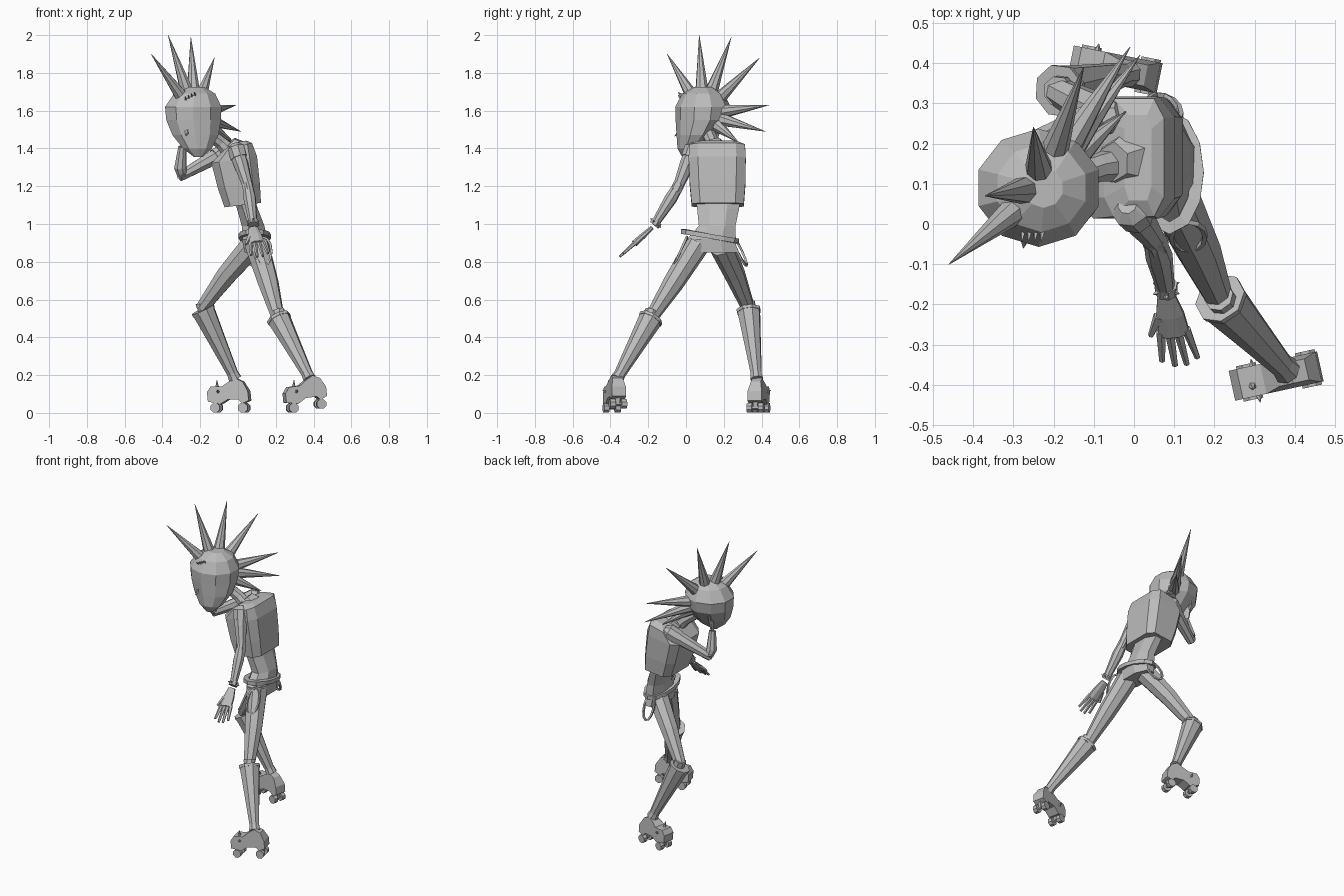
import bpy
import bmesh
import math
from mathutils import Vector

default_cube = bpy.data.objects.get("Cube")
if default_cube:
    bpy.data.objects.remove(default_cube, do_unlink=True)

TONE = 0.5
grey = bpy.data.materials.new("plain grey")
grey.use_nodes = True
grey.diffuse_color = (TONE, TONE, TONE, 1)
grey.node_tree.nodes["Principled BSDF"].inputs["Base Color"].default_value = (TONE, TONE, TONE, 1)


def finish(name, bm):
    """Turn a bmesh into a flat shaded object."""
    bmesh.ops.recalc_face_normals(bm, faces=bm.faces)
    mesh = bpy.data.meshes.new(name)
    bm.to_mesh(mesh)
    bm.free()
    mesh.materials.append(grey)
    obj = bpy.data.objects.new(name, mesh)
    bpy.context.collection.objects.link(obj)
    return obj


def skin(name, rings, closed=False):
    """Bridge rings of points; cap the ends unless the path is closed."""
    bm = bmesh.new()
    loops = [[bm.verts.new(p) for p in ring] for ring in rings]
    pairs = list(zip(loops, loops[1:]))
    if closed:
        pairs.append((loops[-1], loops[0]))
    else:
        bm.faces.new(loops[0])
        bm.faces.new(loops[-1])
    for low, high in pairs:
        count = len(low)
        for i in range(count):
            j = (i + 1) % count
            bm.faces.new((low[i], low[j], high[j], high[i]))
    return finish(name, bm)


def tube(name, points, radii, sides=8, closed=False, flat=1.0, reference=(0.1, 1, 0.05)):
    """Loft a many-sided limb along a path, radius by radius."""
    path = [Vector(p) for p in points]
    last = len(path) - 1
    rings = []
    for i, (p, r) in enumerate(zip(path, radii)):
        before = path[i - 1] if closed or i else p
        after = path[(i + 1) % len(path)] if closed or i < last else p
        along = (after - before).normalized()
        across = Vector(reference).cross(along).normalized()
        other = along.cross(across)
        turns = [math.tau * (k + 0.5) / sides for k in range(sides)]
        rings.append([p + across * math.cos(a) * r + other * math.sin(a) * r * flat for a in turns])
    return skin(name, rings, closed)


def stack(name, levels, sides=8, square=1.0):
    """Loft horizontal rings: x, y, z, half depth, half width, slope."""
    rings = []
    for x, y, z, hx, hy, slope in levels:
        ring = []
        for k in range(sides):
            a = math.tau * (k + 0.5) / sides
            c, s = math.cos(a), math.sin(a)
            dx = math.copysign(abs(c) ** square, c) * hx
            dy = math.copysign(abs(s) ** square, s) * hy
            ring.append((x + dx, y + dy, z + slope * dx))
        rings.append(ring)
    return skin(name, rings)


def spike(name, base, tip, radius, sides=8):
    return tube(name, (base, tip), (radius, 0.001), sides, reference=(0.8, -0.6, 0.1))


# Head: rounded skull narrowing to the chin
stack("head", [
    (-.21, .00, 1.355, .025, .02, 0),
    (-.215, .02, 1.40, .08, .065, 0),
    (-.225, .055, 1.47, .128, .105, 0),
    (-.235, .085, 1.55, .152, .14, 0),
    (-.237, .09, 1.62, .157, .147, 0),
    (-.23, .09, 1.69, .115, .11, 0),
    (-.225, .09, 1.725, .05, .05, 0)], sides=10)

# Mohawk of long spikes fanned around the skull
skull = Vector((-.23, .09, 1.58))
tips = [(-.46, -.10, 1.90), (-.37, .07, 2.0), (-.25, .24, 1.99), (-.125, .39, 1.88),
        (-.01, .44, 1.63), (.015, .42, 1.49), (-.02, .28, 1.43)]
for i, tip in enumerate(tips):
    outward = (Vector(tip) - skull).normalized()
    spike(f"hair_spike_{i}", skull + outward * 0.11, tip, 0.038)

# Nose and brow studs
spike("nose", (-.265, -.01, 1.51), (-.275, -.06, 1.465), .026, 4)
for i in range(4):
    x = -.275 + i * .016
    spike(f"brow_stud_{i}", (x, -.01, 1.65 + i * .008), (x - .004, -.043, 1.675 + i * .008), .01, 4)

# Neck and collar
tube("neck", ((-.02, .15, 1.36), (-.09, .14, 1.43), (-.18, .11, 1.50)), (.05, .036, .036))
tube("collar", ((-.02, .16, 1.39), (-.05, .155, 1.425)), (.075, .05), 6)

# Boxy vest, waist and short skirt
stack("vest", [
    (.025, .168, 1.10, .10, .143, .12),
    (.005, .167, 1.20, .115, .152, .12),
    (-.02, .165, 1.34, .125, .157, .15),
    (.0, .165, 1.41, .077, .152, .25),
    (.01, .165, 1.435, .035, .11, .2)], square=.45)
stack("waist", [
    (.09, .13, .91, .07, .145, 0),
    (.08, .165, .99, .065, .105, 0),
    (.05, .17, 1.08, .06, .12, 0),
    (.03, .17, 1.14, .06, .13, 0)])
stack("skirt", [
    (.095, .135, .85, .065, .15, 0),
    (.09, .13, .92, .075, .14, 0)])

# Belt tilting down towards the far hip, with a hanging loop on each side
turns = [math.tau * i / 12 for i in range(12)]
belt = [(.088 + .07 * math.cos(a), .128 + .138 * math.sin(a), .935 - .025 * math.sin(a)) for a in turns]
tube("belt", belt, [.022] * 12, 4, closed=True, flat=.8, reference=(0, 0, 1))
for name, x, y, lean, skew in (("near", .135, -.03, -.035, 0), ("far", .075, .285, .035, -.3)):
    loop = [(x + .042 * math.cos(a), y - lean * math.sin(a) + skew * .042 * math.cos(a),
             .855 + .075 * math.sin(a)) for a in turns]
    tube(f"{name}_hip_loop", loop, [.008] * 12, 4, closed=True)

# Legs: thigh, knee, flared boot shaft with rim
legs = {
    "near": ((.10, .06, .89), (.16, -.065, .69), (.21, -.18, .51), (.38, -.365, .18)),
    "far": ((.07, .19, .88), (-.06, .26, .73), (-.19, .33, .555), (-.015, .375, .18)),
}
for name, (hip, middle, knee, ankle) in legs.items():
    tube(f"{name}_thigh", (hip, middle, knee), (.066, .056, .036))
    knee, ankle = Vector(knee), Vector(ankle)
    shin = ankle - knee
    tube(f"{name}_knee", (knee + Vector((0, 0, .03)), knee + shin * .2), (.038, .034))
    top = knee + shin * .03
    tube(f"{name}_boot", (top, knee + shin * .45, knee + shin * .92, ankle), (.064, .048, .031, .036))
    tube(f"{name}_boot_rim", (top - shin * .01, top + shin * .03), (.067, .066))

# Roller skates
shoe = [(-.075, .065), (-.07, .115), (-.04, .165), (.0, .185), (.035, .165), (.07, .14), (.13, .14),
        (.15, .11), (.145, .06), (.08, .045), (.04, .07), (-.02, .07), (-.04, .05)]
for name, x, y, turn, tilt in (("near", .39, -.37, -.22, .14), ("far", -.01, .377, -.2, 0)):
    toe = Vector((-1, turn if name == "near" else -turn, 0)).normalized()
    side = Vector((-toe.y, toe.x, 0))

    def place(u, v, z):
        return Vector((x, y, z + tilt * (.1 - u))) + toe * u + side * v

    skin(f"{name}_skate", [[place(u, v * (.7 if z > .15 else 1), z) for u, z in shoe]
                           for v in (-.038, .038)])
    for u in (-.045, .105):
        tube(f"{name}_axle", (place(u, -.04, .028), place(u, .04, .028)), (.01, .01), 6, reference=(0, 0, 1))
        tube(f"{name}_truck", (place(u, 0, .03), place(u, 0, .07)), (.014, .022), 4)
        for v in (-.031, .031):
            tube(f"{name}_wheel", (place(u, v - .014, .027), place(u, v + .014, .027)),
                 (.027, .027), 8, reference=(0, 0, 1))
    spike(f"{name}_toe_stud", place(.10, .01, .13), place(.10, .02, .175), .012, 5)
    for v in (-1, 1):
        spike(f"{name}_side_stud", place(.09, v * .03, .11), place(.09, v * .055, .12), .012, 5)

# Arms: shoulder cap, upper arm, forearm
arms = {
    "near": ((-.01, .04, 1.40), (.055, -.045, 1.19), (.08, -.165, 1.0)),
    "far": ((-.06, .27, 1.39), (-.31, .175, 1.25), (-.295, .14, 1.41)),
}
for name, (shoulder, elbow, wrist) in arms.items():
    a, b, c = Vector(shoulder), Vector(elbow), Vector(wrist)
    tube(f"{name}_upper_arm", (a, a.lerp(b, .4), b), (.042, .04, .027))
    tube(f"{name}_shoulder_cap", (a - (b - a) * .1, a, a.lerp(b, .25)), (.025, .05, .046))
    tube(f"{name}_forearm", (b.lerp(a, .06), b.lerp(c, .3), c), (.028, .034, .022))
    tube(f"{name}_elbow", (b.lerp(a, .1), b.lerp(c, .1)), (.031, .031), 6)

# Studded bracelet on the lowered arm
wrist = Vector((.08, -.16, 1.005))
along = Vector((.03, -.66, -.75)).normalized()
across = Vector((1, 0, 0)).cross(along).normalized()
tube("bracelet", (wrist - along * .014, wrist + along * .014), (.029, .029))
for i in range(6):
    a = math.tau * i / 6
    outward = across * math.cos(a) + along.cross(across) * math.sin(a)
    spike(f"bracelet_stud_{i}", wrist + outward * .025, wrist + outward * .038, .008, 4)


def hand(name, wrist, along, across, scale):
    """Flat palm with four fingers and a thumb."""
    wrist, along = Vector(wrist), Vector(along).normalized()
    across = Vector(across).normalized()
    normal = along.cross(across)
    steps = [wrist + along * d * scale for d in (0, .05, .10)]
    tube(f"{name}_palm", steps, [r * scale for r in (.02, .03, .033)], 8, flat=.45, reference=normal)
    for i in range(4):
        spread = (i - 1.5) * .017 * scale
        root = steps[2] + across * spread
        length = (.085 if i in (1, 2) else .07) * scale
        end = root + along * length + across * spread * .4
        tube(f"{name}_finger_{i}", (root - along * .01, end), (.010 * scale, .006 * scale), 5)
    thumb = steps[1] - across * .022 * scale
    tube(f"{name}_thumb", (thumb, thumb + along * .05 * scale - across * .025 * scale),
         (.012 * scale, .006 * scale), 5)


hand("near_hand", (.08, -.18, .98), (.15, -.69, -.62), (1, .1, .1), 1.25)
hand("far_hand", (-.295, .14, 1.40), (.05, .12, 1), (-.3, 1, 0), .85)
